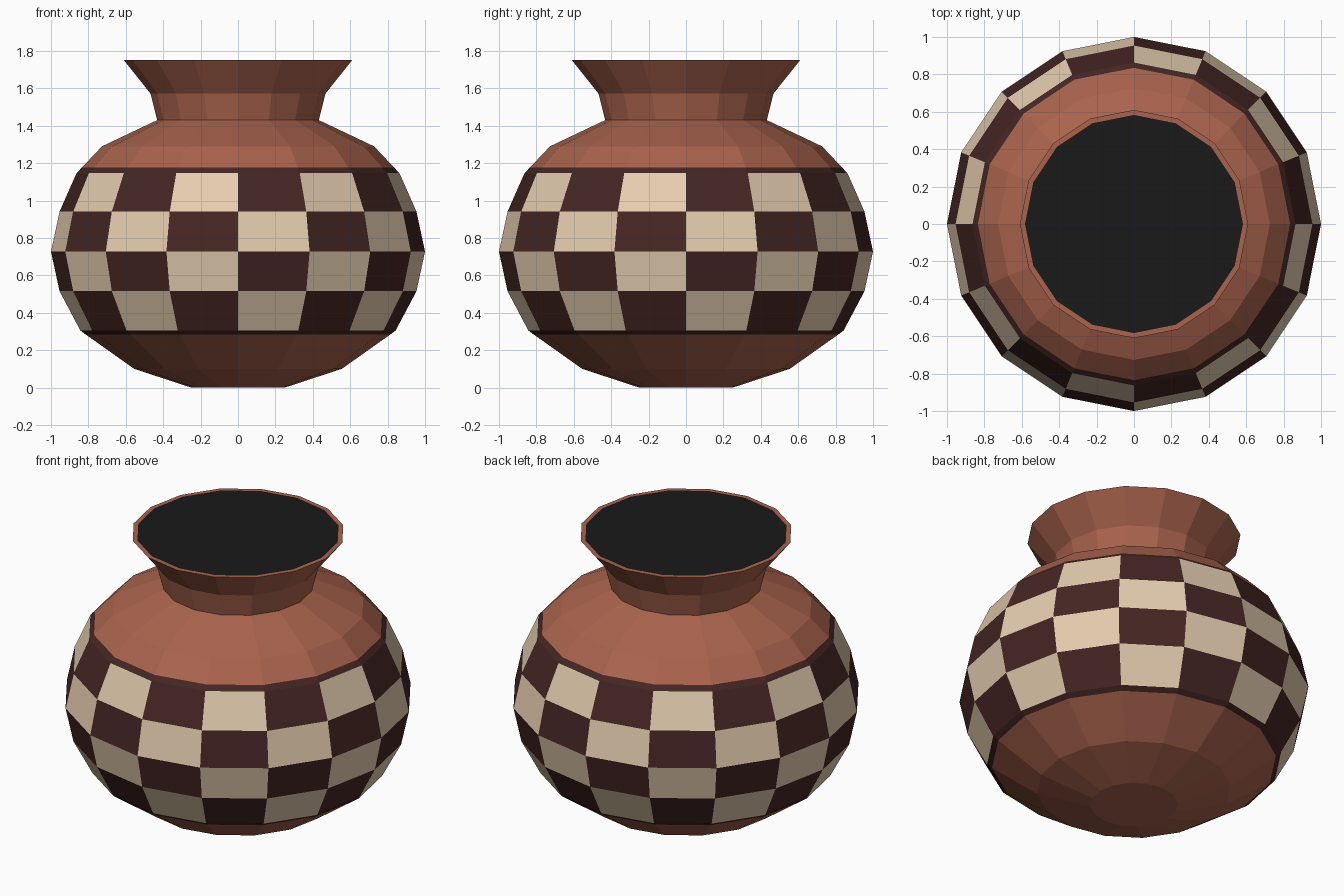
import bpy, bmesh, math

if "Cube" in bpy.data.objects:
    bpy.data.objects.remove(bpy.data.objects["Cube"])

SIDES = 16


def material(name, rgb):
    m = bpy.data.materials.new(name)
    m.diffuse_color = (*rgb, 1)
    m.use_nodes = True
    m.node_tree.nodes["Principled BSDF"].inputs["Base Color"].default_value = m.diffuse_color
    return m


clay = material("terracotta", (0.40, 0.125, 0.075))
dark = material("dark_brown", (0.058, 0.019, 0.017))
cream = material("cream", (0.78, 0.61, 0.43))
black = material("black", (0.01, 0.01, 0.01))


def lathe(name, profile, mats, pick=lambda row, side: 0, cap_start=False):
    """Revolve (radius, z) points into flat-faced rings, choosing a material per face."""
    bm = bmesh.new()
    rings = []
    for r, z in profile:
        angles = [2 * math.pi * i / SIDES for i in range(SIDES)]
        rings.append([bm.verts.new((r * math.cos(a), r * math.sin(a), z)) for a in angles])
    for row, (lo, hi) in enumerate(zip(rings, rings[1:])):
        for i in range(SIDES):
            j = (i + 1) % SIDES
            f = bm.faces.new((lo[i], lo[j], hi[j], hi[i]))
            f.material_index = pick(row, i)
    if cap_start:
        bm.faces.new(rings[0][::-1])
    mesh = bpy.data.meshes.new(name)
    bm.to_mesh(mesh)
    bm.free()
    for m in mats:
        mesh.materials.append(m)
    obj = bpy.data.objects.new(name, mesh)
    bpy.context.collection.objects.link(obj)
    return obj


# Plain clay base, shoulder and flared neck with its thin rim
lathe("base", [(0.25, 0), (0.555, 0.1), (0.813, 0.283)], [clay], cap_start=True)
lathe("shoulder", [(0.835, 1.176), (0.727, 1.29), (0.432, 1.43)], [clay])
lathe("neck", [(0.432, 1.43), (0.468, 1.572), (0.61, 1.75), (0.583, 1.75)], [clay])

# Checkered belly
lathe("checker_band",
      [(0.843, 0.305), (0.954, 0.515), (1.0, 0.727), (0.954, 0.941), (0.863, 1.147)],
      [cream, dark], lambda row, side: (row + side) % 2)

# Thin dark borders above and below the checkers
lathe("lower_border", [(0.813, 0.283), (0.843, 0.305)], [dark])
lathe("upper_border", [(0.863, 1.147), (0.835, 1.176)], [dark])

# Dark mouth of the pot
bpy.ops.mesh.primitive_circle_add(vertices=SIDES, radius=0.583, fill_type='NGON',
                                  location=(0, 0, 1.75))
mouth = bpy.context.object
mouth.name = "mouth"
mouth.data.materials.append(black)
